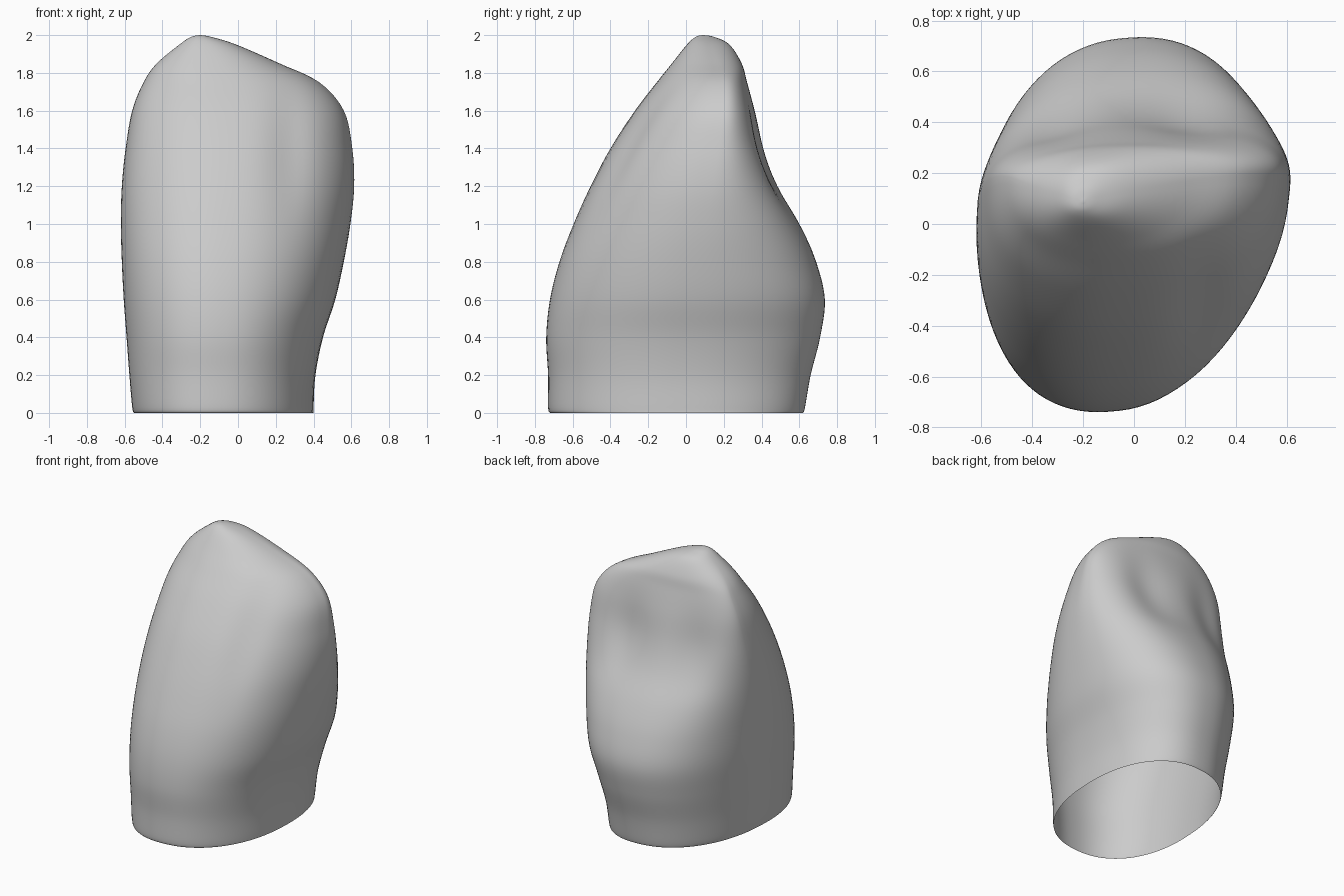
import bpy, bmesh, math

cube = bpy.data.objects.get("Cube")
if cube:
    bpy.data.objects.remove(cube, do_unlink=True)

SEGMENTS = 96
STEPS = 6
TILT = 0.125  # skews each section towards the back left

# Cross-sections: height, left x, right x, front y, back y, centre x, centre y
sections = [
    (0, -.55, .4, -.72, .62, -.07, -.07),
    (.03, -.56, .4, -.73, .63, -.07, -.07),
    (.2, -.575, .41, -.73, .66, -.065, -.06),
    (.4, -.59, .45, -.74, .71, -.06, -.03),
    (.6, -.605, .515, -.72, .735, -.055, 0),
    (.8, -.615, .56, -.67, .69, -.05, .03),
    (1, -.62, .595, -.595, .61, -.045, .07),
    (1.2, -.615, .615, -.505, .51, -.04, .11),
    (1.4, -.595, .605, -.4, .43, -.04, .15),
    (1.6, -.56, .56, -.27, .37, -.045, .18),
    (1.75, -.5, .43, -.155, .325, -.06, .185),
    (1.85, -.43, .22, -.075, .295, -.11, .16),
    (1.95, -.31, -.01, .005, .23, -.165, .12),
    (1.99, -.25, -.14, .05, .15, -.195, .1),
    (2, -.205, -.195, .085, .095, -.2, .09),
]


def spline(a, b, c, d, t):
    """Smooth curve from b to c."""
    return 0.5 * (2 * b + (c - a) * t + (2 * a - 5 * b + 4 * c - d) * t ** 2
                  + (3 * b - a - 3 * c + d) * t ** 3)


def smooth_sections(rows):
    last = len(rows) - 1
    for i in range(last):
        group = [rows[max(0, min(last, i + k))] for k in (-1, 0, 1, 2)]
        for s in range(STEPS):
            yield [spline(*column, s / STEPS) for column in zip(*group)]
    yield rows[-1]


def bump(x, z, cx, cz, wx, wz):
    return math.exp(-((x - cx) / wx) ** 2 - ((z - cz) / wz) ** 2)


def fuller(value):
    """Slightly squarer than a plain ellipse."""
    return math.copysign(abs(value) ** 0.9, value)


def surface_point(section, angle):
    z, left, right, front, back, cx, cy = section
    c = fuller(math.cos(angle))
    s = fuller(math.sin(angle + TILT))
    x = cx + abs(c) * ((right if c > 0 else left) - cx)
    y = cy + abs(s) * ((back if s > 0 else front) - cy)
    if s > 0:
        # Hollows either side of a low central ridge on the back
        y -= s * 0.045 * bump(x, z, 0.22, 1.35, 0.17, 0.28)
        y -= s * 0.04 * bump(x, z, -0.33, 1.35, 0.15, 0.28)
        y -= s * 0.02 * bump(x, z, -0.05, 1.25, 0.3, 0.25)
    else:
        # Shallow groove down the front
        y -= s * 0.03 * bump(x, z, 0.28, 1.4, 0.11, 0.35)
    return x, y, z


# Tooth crown: rings joined into an open-bottomed shell
bm = bmesh.new()
rings = []
for section in smooth_sections(sections):
    rings.append([bm.verts.new(surface_point(section, math.tau * k / SEGMENTS))
                  for k in range(SEGMENTS)])
for lower, upper in zip(rings, rings[1:]):
    for k in range(SEGMENTS):
        n = (k + 1) % SEGMENTS
        bm.faces.new((lower[k], lower[n], upper[n], upper[k]))
bm.faces.new(rings[-1])
for face in bm.faces:
    face.smooth = True

mesh = bpy.data.meshes.new("tooth_crown")
bm.to_mesh(mesh)
bm.free()
crown = bpy.data.objects.new("tooth_crown", mesh)
bpy.context.collection.objects.link(crown)

# Plain grey material
grey = bpy.data.materials.new("light_grey")
grey.use_nodes = True
colour = (0.6, 0.6, 0.6, 1)
grey.diffuse_color = colour
grey.node_tree.nodes["Principled BSDF"].inputs["Base Color"].default_value = colour
mesh.materials.append(grey)
